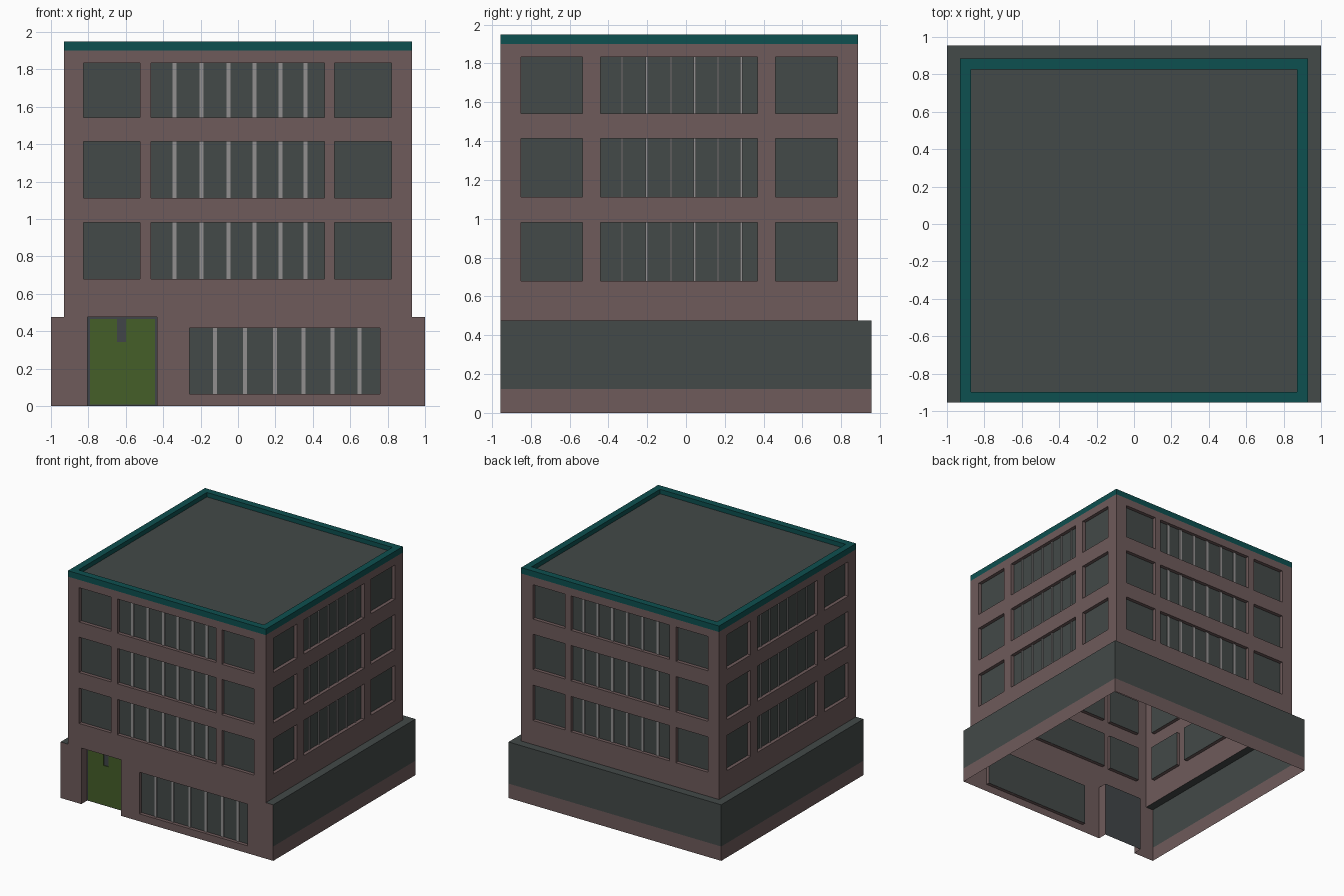
import bpy, bmesh
from mathutils import Vector

if "Cube" in bpy.data.objects:
    bpy.data.objects.remove(bpy.data.objects["Cube"])


def material(name, rgb):
    m = bpy.data.materials.new(name)
    m.diffuse_color = (*rgb, 1)
    m.use_nodes = True
    m.node_tree.nodes["Principled BSDF"].inputs["Base Color"].default_value = m.diffuse_color
    return m


BRICK = material("dusty_rose_wall", (0.158, 0.104, 0.104))
GREY = material("slate_grey", (0.056, 0.067, 0.065))
METAL = material("light_grey_metal", (0.29, 0.28, 0.28))
TEAL = material("dark_teal", (0.004, 0.080, 0.080))
GREEN = material("olive_green", (0.060, 0.112, 0.022))
FRAME = material("door_frame_grey", (0.052, 0.060, 0.065))

W, BW = 0.93, 1.0                  # half widths: tower, base
FRONT, BACK, BBACK = -0.955, 0.885, 0.955
BASE, EAVE, TOP = 0.476, 1.90, 1.95
DEPTH = 0.03                       # window recess


def make(name, quads, mat):
    """One object from a list of quads, with shared corners merged."""
    bm = bmesh.new()
    for q in quads:
        bm.faces.new([bm.verts.new(p) for p in q])
    bmesh.ops.remove_doubles(bm, verts=bm.verts, dist=1e-5)
    me = bpy.data.meshes.new(name)
    bm.to_mesh(me)
    bm.free()
    me.materials.append(mat)
    ob = bpy.data.objects.new(name, me)
    bpy.context.collection.objects.link(ob)
    return ob


class Plane:
    """Vertical wall plane: u runs right as seen from outside, d goes inwards."""

    def __init__(self, origin, u):
        self.o, self.u = Vector(origin), Vector(u)
        self.n = self.u.cross(Vector((0, 0, 1)))

    def p(self, u, z, d=0):
        return self.o + self.u * u - self.n * d + Vector((0, 0, z))

    def rect(self, u0, u1, z0, z1, d=0):
        return [self.p(u0, z0, d), self.p(u1, z0, d), self.p(u1, z1, d), self.p(u0, z1, d)]

    def bar(self, u0, u1, z0, z1, d0, d1):
        """Raised strip: face at d0, sides back to d1."""
        f, b = self.rect(u0, u1, z0, z1, d0), self.rect(u0, u1, z0, z1, d1)
        return [f] + [[f[i], b[i], b[(i + 1) % 4], f[(i + 1) % 4]] for i in range(4)]


def wall(name, pl, u0, u1, z0, z1, holes):
    """Wall sheet with rectangular openings (a0, a1, b0, b1, depth) and their reveals."""
    us = sorted({u0, u1, *[v for h in holes for v in h[:2]]})
    zs = sorted({z0, z1, *[v for h in holes for v in h[2:4]]})
    quads = []
    for a, b in zip(us, us[1:]):
        for c, d in zip(zs, zs[1:]):
            mu, mz = (a + b) / 2, (c + d) / 2
            if not any(h[0] < mu < h[1] and h[2] < mz < h[3] for h in holes):
                quads.append(pl.rect(a, b, c, d))
    for a, b, c, d, dep in holes:
        f, r = pl.rect(a, b, c, d), pl.rect(a, b, c, d, dep)
        for i in range(4):
            if i == 0 and c == 0:      # doorway has no sill
                continue
            j = (i + 1) % 4
            quads.append([f[i], f[j], r[j], r[i]])
    make(name, quads, BRICK)


def glazing(name, pl, holes):
    make(name, [pl.rect(*h) for h in holes], GREY)


def mullions(name, pl, centres, rows, width):
    make(name, [q for z0, z1 in rows for c in centres
                for q in pl.bar(c - width / 2, c + width / 2, z0, z1, DEPTH - 0.008, DEPTH)], METAL)


# Upper storeys: three rows of windows on each of four sides
rows = [(0.68, 0.98), (1.113, 1.413), (1.542, 1.834)]
long_bays = [(-0.825, -0.525), (-0.466, 0.463), (0.517, 0.82)]
long_bars = [-0.34, -0.195, -0.05, 0.088, 0.228, 0.36]
side_bays = [(-0.85, -0.533), (-0.44, 0.368), (0.46, 0.78)]
side_bars = [-0.33, -0.203, -0.077, 0.045, 0.165, 0.285]


def flip(bays):
    return [(-b, -a) for a, b in bays]


front = Plane((0, FRONT, 0), (1, 0, 0))
right = Plane((W, 0, 0), (0, 1, 0))
back = Plane((0, BACK, 0), (-1, 0, 0))
left = Plane((-W, 0, 0), (0, -1, 0))
sides = [
    ("front", front, -W, W, long_bays, long_bars, 0.022),
    ("back", back, -W, W, flip(long_bays), [-c for c in long_bars], 0.022),
    ("right", right, FRONT, BACK, side_bays, side_bars, 0.012),
    ("left", left, -BACK, -FRONT, flip(side_bays), [-c for c in side_bars], 0.012),
]
for name, pl, u0, u1, bays, bars, width in sides:
    holes = [(*b, *r, DEPTH) for b in bays for r in rows]
    wall(name + "_upper_wall", pl, u0, u1, BASE, EAVE, holes)
    glazing(name + "_windows", pl, holes)
    mullions(name + "_mullions", pl, bars, rows, width)

# Ground floor front with shop window and doorway
shop = (-0.258, 0.758, 0.063, 0.417, DEPTH)
door = (-0.805, -0.432, 0, BASE, 0.08)
wall("front_base_wall", front, -BW, BW, 0, BASE, [shop, door])
glazing("ground_window", front, [shop])
mullions("ground_mullions", front, [-0.123, 0.037, 0.197, 0.35, 0.505, 0.65], [shop[2:4]], 0.022)

# Door: grey backing frame, two green leaves and two transom panels
make("door_frame", [front.rect(*door)], FRAME)
panels = [(-0.792, -0.619, 0.008, 0.342), (-0.619, -0.445, 0.008, 0.342),
          (-0.792, -0.648, 0.342, 0.465), (-0.600, -0.445, 0.342, 0.465)]
make("door_panels", [q for p in panels for q in front.bar(*p, 0.074, 0.08)], GREEN)

# Ground floor sides and back: low plinth with grey band above
base_sides = [(Plane((BW, 0, 0), (0, 1, 0)), FRONT, BBACK),
              (Plane((0, BBACK, 0), (-1, 0, 0)), -BW, BW),
              (Plane((-BW, 0, 0), (0, -1, 0)), -BBACK, -FRONT)]
make("base_plinth", [pl.rect(a, b, 0, 0.122) for pl, a, b in base_sides], BRICK)
make("base_band", [pl.rect(a, b, 0.122, BASE) for pl, a, b in base_sides], GREY)


def flat(x0, x1, y0, y1, z):
    return [(x0, y0, z), (x1, y0, z), (x1, y1, z), (x0, y1, z)]


# Ledge on top of the base, around three sides
make("base_ledge", [flat(-BW, -W, FRONT, BACK, BASE), flat(W, BW, FRONT, BACK, BASE),
                    flat(-BW, -W, BACK, BBACK, BASE), flat(-W, W, BACK, BBACK, BASE),
                    flat(W, BW, BACK, BBACK, BASE)], GREY)

# Roof parapet and sunken roof
RIM, ROOF = 0.058, 1.912
outer = (-W, W, FRONT, BACK)
inner = (-W + RIM, W - RIM, FRONT + RIM, BACK - RIM)
rings = [flat(*outer, EAVE), flat(*outer, TOP), flat(*inner, TOP), flat(*inner, ROOF)]
make("roof_parapet", [[lo[i], lo[(i + 1) % 4], hi[(i + 1) % 4], hi[i]]
                      for lo, hi in zip(rings, rings[1:]) for i in range(4)], TEAL)
make("roof", [flat(*inner, ROOF)], GREY)
